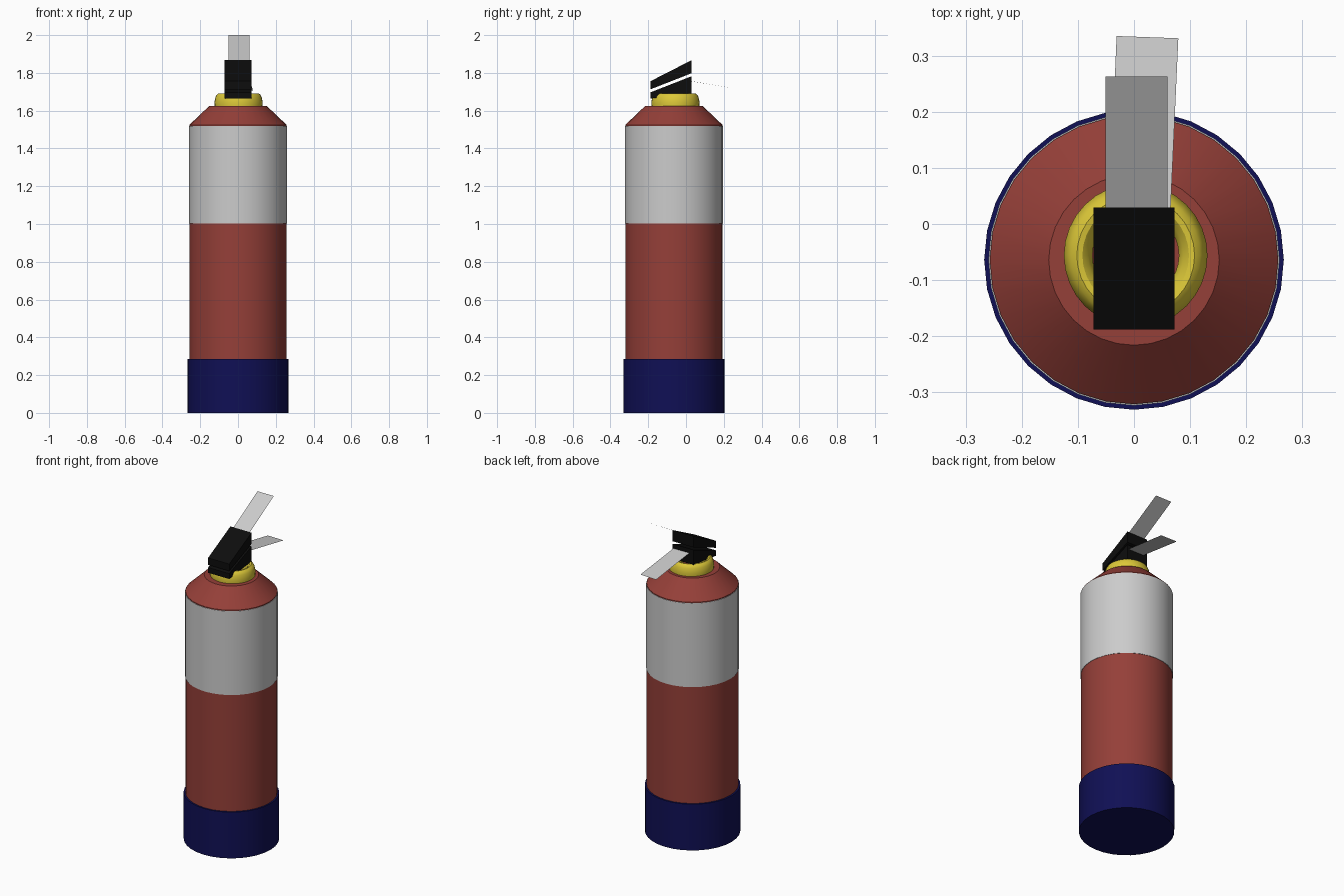
import bpy, bmesh, math
from mathutils import Vector

if "Cube" in bpy.data.objects:
    bpy.data.objects.remove(bpy.data.objects["Cube"])

CY = -0.064          # y of the cylinder axis
SIDES = 32


def material(name, rgb):
    m = bpy.data.materials.new(name)
    m.diffuse_color = (*rgb, 1)
    m.use_nodes = True
    m.node_tree.nodes["Principled BSDF"].inputs["Base Color"].default_value = m.diffuse_color
    return m


RED = material("red_paint", (0.30, 0.05, 0.04))
NAVY = material("navy_rubber", (0.005, 0.005, 0.09))
YELLOW = material("yellow_plastic", (0.72, 0.58, 0.04))
BLACK = material("black_plastic", (0.004, 0.004, 0.004))


def finish(name, bm, mat=None, smooth=False):
    mesh = bpy.data.meshes.new(name)
    bm.to_mesh(mesh)
    bm.free()
    ob = bpy.data.objects.new(name, mesh)
    bpy.context.collection.objects.link(ob)
    if mat:
        mesh.materials.append(mat)
    if smooth:
        bpy.ops.object.select_all(action='DESELECT')
        bpy.context.view_layer.objects.active = ob
        ob.select_set(True)
        bpy.ops.object.shade_smooth_by_angle(angle=math.radians(30))
    return ob


def lathe(name, profile, center, mat=None, closed=False):
    """Turn an (r, z) profile around a vertical axis."""
    bm = bmesh.new()
    pts = [bm.verts.new((center[0] + r, center[1], z)) for r, z in profile]
    edges = [bm.edges.new(p) for p in zip(pts, pts[1:])]
    if closed:
        edges.append(bm.edges.new((pts[-1], pts[0])))
    bmesh.ops.spin(bm, geom=pts + edges, cent=(*center, 0), axis=(0, 0, 1),
                   angle=math.tau, steps=SIDES, use_duplicate=False)
    bmesh.ops.remove_doubles(bm, verts=bm.verts, dist=1e-4)
    bmesh.ops.recalc_face_normals(bm, faces=bm.faces)
    return finish(name, bm, mat, True)


def side_block(name, outline, half_width, mat):
    """Extrude a (y, z) outline across x."""
    bm = bmesh.new()
    face = bm.faces.new([bm.verts.new((-half_width, y, z)) for y, z in outline])
    ext = bmesh.ops.extrude_face_region(bm, geom=[face])["geom"]
    verts = [v for v in ext if isinstance(v, bmesh.types.BMVert)]
    bmesh.ops.translate(bm, verts=verts, vec=(2 * half_width, 0, 0))
    bmesh.ops.recalc_face_normals(bm, faces=bm.faces)
    return finish(name, bm, mat)


def plate(name, corners):
    bm = bmesh.new()
    bm.faces.new([bm.verts.new(Vector(c)) for c in corners])
    return finish(name, bm)


# Rubber foot, tank with sloped shoulder, and wrapped label band
lathe("base_boot", [(0, 0), (0.267, 0), (0.267, 0.285), (0.25, 0.285)], (0, CY), NAVY)
lathe("tank", [(0.257, 0.2), (0.257, 1.525), (0.152, 1.625), (0, 1.625)], (0, CY), RED)
lathe("label_band", [(0.256, 1.003), (0.2595, 1.003), (0.2595, 1.52), (0.256, 1.52)],
      (0, CY), closed=True)

# Yellow collar ring around the open neck
lathe("collar_ring", [(0.126, 1.622), (0.128, 1.645), (0.122, 1.672), (0.115, 1.685),
                      (0.105, 1.692), (0.095, 1.690), (0.085, 1.680), (0.077, 1.66),
                      (0.077, 1.622)], (0.003, -0.056), YELLOW, closed=True)

# Valve head: two sloped blocks with a slit between them
side_block("valve_head_upper", [(-0.188, 1.713), (0.029, 1.798),
                                (0.029, 1.867), (-0.188, 1.756)], 0.072, BLACK)
side_block("valve_head_lower", [(-0.188, 1.664), (0.029, 1.690),
                                (0.029, 1.782), (-0.188, 1.697)], 0.072, BLACK)

# Thin sheet levers
plate("squeeze_lever", [(-0.051, -0.01, 1.843), (0.06, -0.01, 1.843),
                        (0.06, 0.263, 2.0), (-0.051, 0.263, 2.0)])
plate("carry_handle", [(-0.045, 0.005, 1.76), (0.064, 0.0, 1.76),
                       (0.079, 0.331, 1.706), (-0.031, 0.335, 1.705)])
